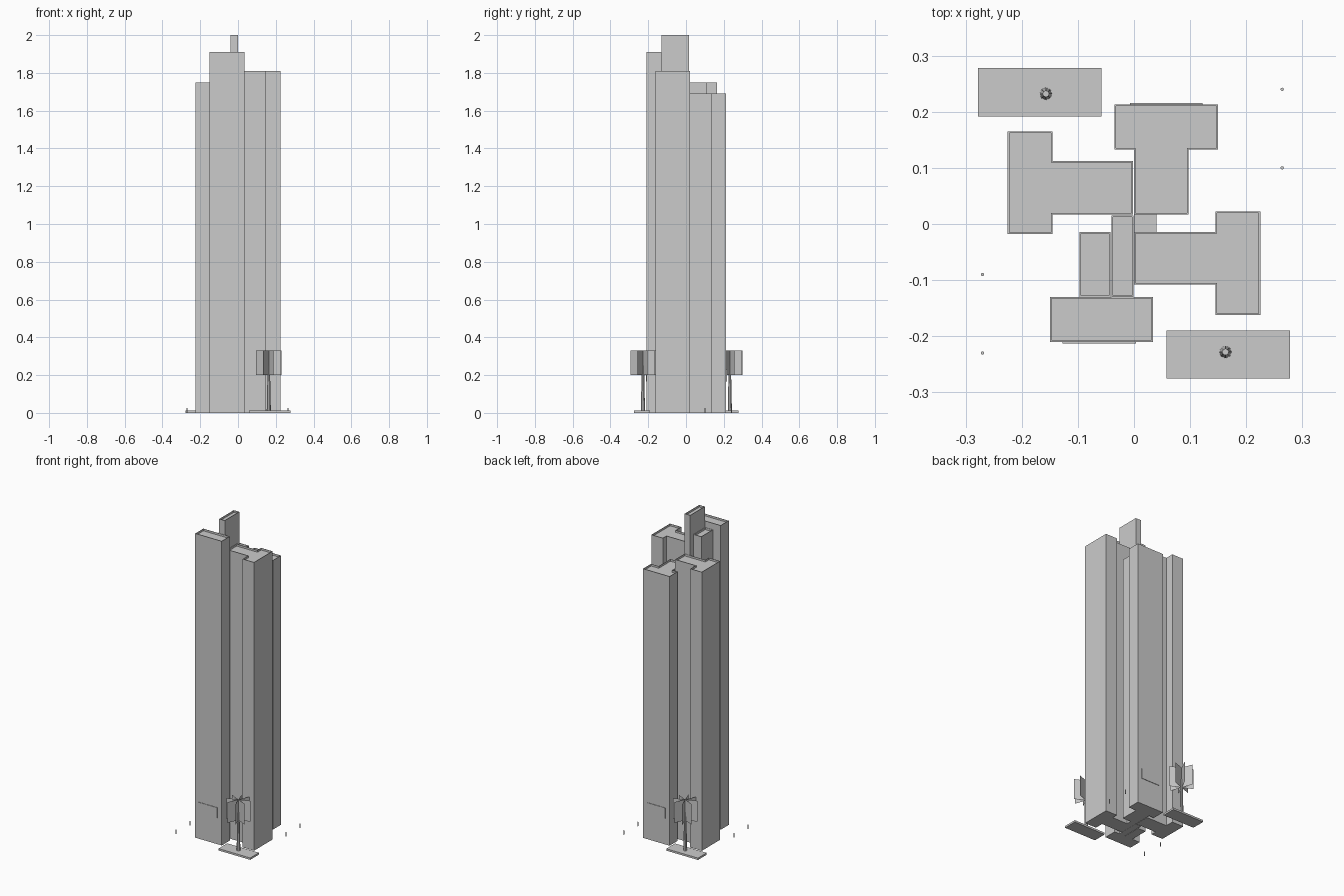
import bpy, bmesh, math
from mathutils import Matrix

if "Cube" in bpy.data.objects:
    bpy.data.objects.remove(bpy.data.objects["Cube"])


def material(name, v):
    m = bpy.data.materials.new(name)
    m.use_nodes = True
    m.diffuse_color = (v, v, v, 1)
    m.node_tree.nodes["Principled BSDF"].inputs["Base Color"].default_value = (v, v, v, 1)
    return m


GREY = material("concrete grey", 0.6)


def finish(name, bm, mat=GREY):
    mesh = bpy.data.meshes.new(name)
    bm.to_mesh(mesh)
    bm.free()
    mesh.materials.append(mat)
    obj = bpy.data.objects.new(name, mesh)
    bpy.context.collection.objects.link(obj)
    return obj


def box(name, x0, x1, y0, y1, z0, z1):
    bm = bmesh.new()
    bmesh.ops.create_cube(bm, size=1)
    bmesh.ops.scale(bm, vec=(x1 - x0, y1 - y0, z1 - z0), verts=bm.verts)
    bmesh.ops.translate(bm, vec=((x0 + x1) / 2, (y0 + y1) / 2, (z0 + z1) / 2), verts=bm.verts)
    return finish(name, bm)


def tower(name, outline, height):
    """Extruded outline with a thin parapet around a sunken roof."""
    bm = bmesh.new()
    base = bm.faces.new([bm.verts.new((x, y, 0)) for x, y in outline])
    ext = bmesh.ops.extrude_face_region(bm, geom=[base], use_keep_orig=True)["geom"]
    top = [v for v in ext if isinstance(v, bmesh.types.BMVert)]
    bmesh.ops.translate(bm, vec=(0, 0, height), verts=top)
    bmesh.ops.recalc_face_normals(bm, faces=bm.faces)
    roof = next(f for f in bm.faces if f.normal.z > 0.9)
    bmesh.ops.inset_region(bm, faces=[roof], thickness=0.004)
    sunk = bmesh.ops.extrude_face_region(bm, geom=[roof])["geom"]
    bmesh.ops.translate(bm, vec=(0, 0, -0.012), verts=[v for v in sunk if isinstance(v, bmesh.types.BMVert)])
    if roof.is_valid:
        bmesh.ops.delete(bm, geom=[roof], context='FACES_ONLY')
    bmesh.ops.recalc_face_normals(bm, faces=bm.faces)
    return finish(name, bm)


def rect(x0, x1, y0, y1):
    return [(x0, y0), (x1, y0), (x1, y1), (x0, y1)]


# T-shaped wings turning around the core
tower("back_wing", [(0, .017), (.097, .017), (.097, .133), (.15, .133),
                    (.15, .213), (-.035, .213), (-.035, .133), (0, .133)], 1.69)
tower("right_wing", [(0, -.108), (.145, -.108), (.145, -.162), (.225, -.162),
                     (.225, .022), (.145, .022), (.145, -.014), (0, -.014)], 1.81)
tower("left_wing", [(-.225, -.018), (-.145, -.018), (-.145, .017), (-.002, .017),
                    (-.002, .112), (-.145, .112), (-.145, .165), (-.225, .165)], 1.75)
tower("front_wing", rect(-.15, .034, -.21, -.13), 1.91)
tower("front_stem", rect(-.097, -.042, -.13, -.014), 1.87)
tower("lift_shaft", rect(-.04, -.001, -.13, .015), 2.0)
box("core", 0, .04, -.014, .017, 0, 1.62)

# Sign plates on the front and back
box("front_plate", -.127, .004, -.213, -.209, .165, .23)
box("back_plate", -.007, .122, .212, .216, .165, .23)

# Lawn slabs, each with a tree of crossed cards
for side, cx, cy, tx, ty in (("front", .168, -.2325, .163, -.228), ("back", -.168, .235, -.157, .232)):
    box(side + "_lawn", cx - .11, cx + .11, cy - .043, cy + .043, 0, .012)
    bm = bmesh.new()
    bmesh.ops.create_cone(bm, cap_ends=True, segments=8, radius1=.011, radius2=.006, depth=.24,
                          matrix=Matrix.Translation((tx, ty, .132)))
    finish(side + "_tree_trunk", bm)
    bm = bmesh.new()
    for i in range(4):
        a = math.radians(20 + 45 * i)
        dx, dy = .071 * math.cos(a), .071 * math.sin(a)
        bm.faces.new([bm.verts.new((tx + s * dx, ty + s * dy, z))
                      for s, z in ((-1, .2), (1, .2), (1, .33), (-1, .33))])
    finish(side + "_tree_leaves", bm)

# Small bollards beside the tower
for i, (x, y) in enumerate(((.264, .24), (.264, .1), (-.27, -.09), (-.27, -.23))):
    bm = bmesh.new()
    bmesh.ops.create_cone(bm, cap_ends=True, segments=8, radius1=.003, radius2=.003, depth=.026,
                          matrix=Matrix.Translation((x, y, .013)))
    finish(f"bollard_{i + 1}", bm)
